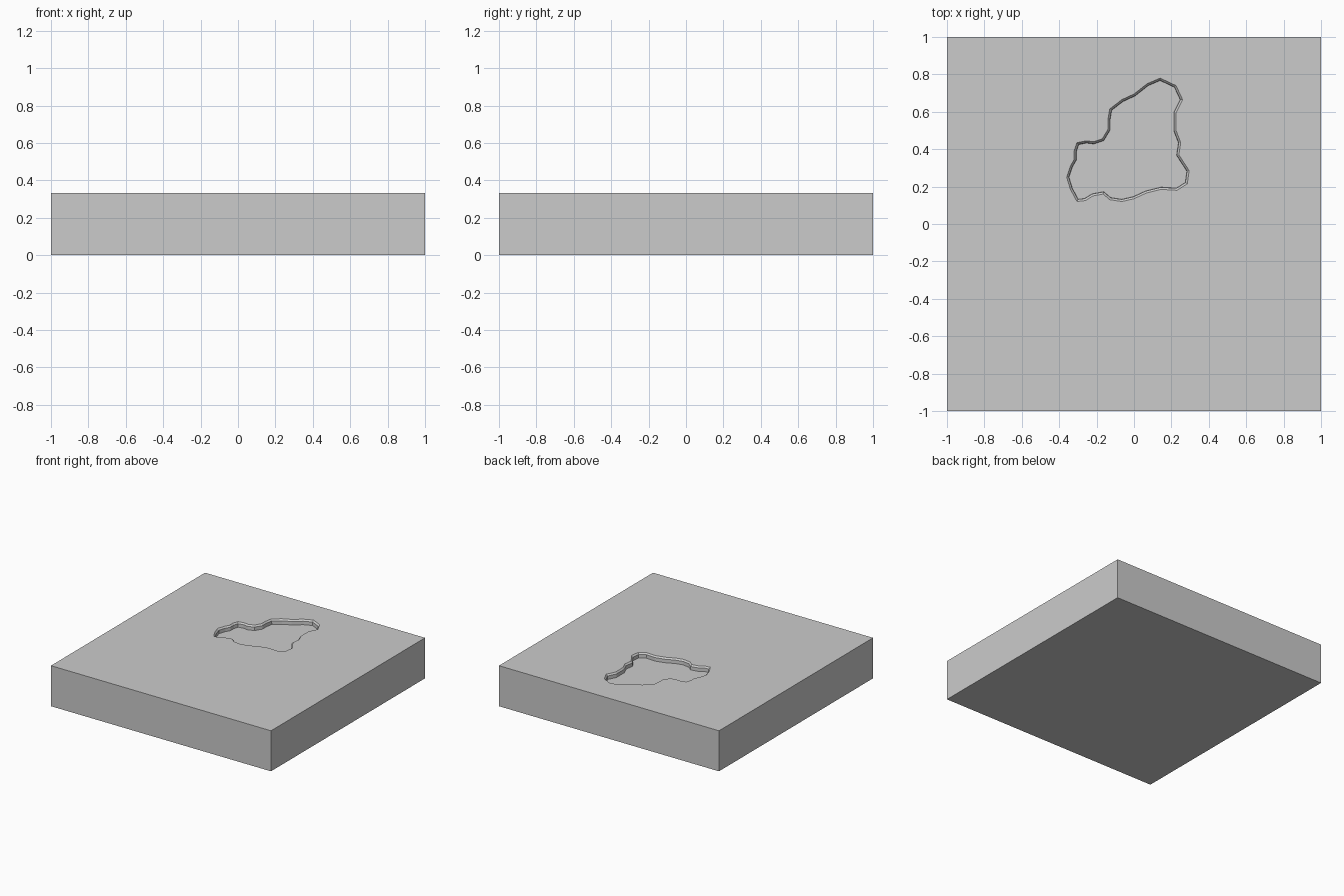
import bpy, bmesh
from mathutils import Vector

if "Cube" in bpy.data.objects:
    bpy.data.objects.remove(bpy.data.objects["Cube"])

TOP = 0.333
# Outline of the sunken pool, clockwise from its far tip
POOL = [(.14, .78), (.225, .74), (.26, .665), (.225, .595), (.225, .50), (.25, .435),
        (.24, .37), (.295, .285), (.285, .215), (.23, .18), (.145, .185), (.065, .165),
        (0, .135), (-.065, .12), (-.13, .13), (-.165, .16), (-.22, .15), (-.26, .125),
        (-.305, .12), (-.34, .185), (-.36, .25), (-.34, .31), (-.32, .345), (-.32, .39),
        (-.305, .435), (-.255, .445), (-.215, .44), (-.17, .455), (-.14, .505),
        (-.14, .555), (-.13, .615), (-.065, .665), (0, .695), (.07, .75)]


def inset(points, d):
    """Move a clockwise outline inward by d."""
    out = []
    for i, p in enumerate(points):
        a, b, c = Vector(points[i - 1]), Vector(p), Vector(points[(i + 1) % len(points)])
        e1, e2 = (b - a).normalized(), (c - b).normalized()
        n1, n2 = Vector((e1.y, -e1.x)), Vector((e2.y, -e2.x))
        out.append(b + (n1 + n2) * d / (1 + n1.dot(n2)))
    return out


bm = bmesh.new()


def ring(points, z):
    return [bm.verts.new((p[0], p[1], z)) for p in points]


def bridge(r1, r2):
    for i in range(len(r1)):
        bm.faces.new((r1[i - 1], r1[i], r2[i], r2[i - 1]))


def loop_edges(r):
    return [bm.edges.get((r[i - 1], r[i])) for i in range(len(r))]


# Slab sides and underside
square = [(-1, -1), (1, -1), (1, 1), (-1, 1)]
base, rim = ring(square, 0), ring(square, TOP)
bridge(base, rim)
bm.faces.new(base)

# Pool: chamfered lip, wall and floor
lip = ring(POOL, TOP)
wall = ring(inset(POOL, 0.011), TOP - 0.012)
floor = ring(inset(POOL, 0.012), TOP - 0.04)
bridge(lip, wall)
bridge(wall, floor)
bm.faces.new(floor)

# Top surface around the pool
bmesh.ops.triangle_fill(bm, edges=loop_edges(rim) + loop_edges(lip), use_beauty=True)
bmesh.ops.recalc_face_normals(bm, faces=bm.faces)

mesh = bpy.data.meshes.new("ground_slab")
bm.to_mesh(mesh)
bm.free()
bpy.context.collection.objects.link(bpy.data.objects.new("ground_slab", mesh))
